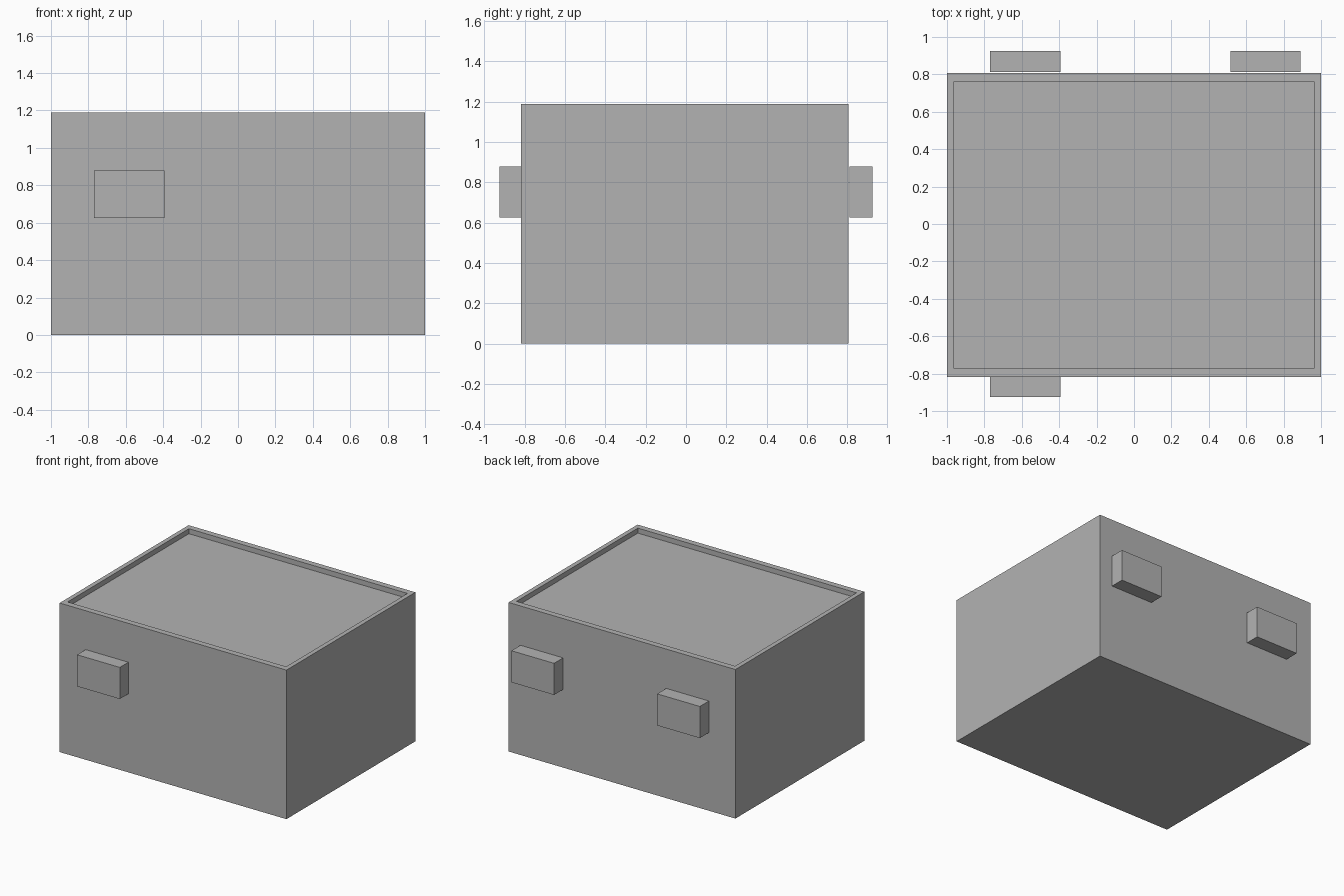
import bpy
import bmesh
from mathutils import Vector

cube = bpy.data.objects.get("Cube")
if cube:
    bpy.data.objects.remove(cube, do_unlink=True)

grey = bpy.data.materials.new("plain_grey")
grey.use_nodes = True
colour = (0.45, 0.45, 0.45, 1)
grey.diffuse_color = colour
grey.node_tree.nodes["Principled BSDF"].inputs["Base Color"].default_value = colour


def box(name, low, high, recess=None):
    """Box between two corners; recess = (rim x, rim y, depth) sinks the top."""
    low, high = Vector(low), Vector(high)
    middle, size = (low + high) / 2, high - low
    bm = bmesh.new()
    bmesh.ops.create_cube(bm, size=1)
    for v in bm.verts:
        v.co = middle + v.co * size
    if recess:
        rim_x, rim_y, depth = recess
        bm.normal_update()
        top = max(bm.faces, key=lambda f: f.normal.z)
        # First inset makes the rim, second makes the recess walls
        bmesh.ops.inset_region(bm, faces=[top], thickness=0.02)
        for v in top.verts:
            v.co.x = middle.x + (size.x / 2 - rim_x) * (1 if v.co.x > middle.x else -1)
            v.co.y = middle.y + (size.y / 2 - rim_y) * (1 if v.co.y > middle.y else -1)
        floor = bmesh.ops.extrude_discrete_faces(bm, faces=[top])["faces"][0]
        for v in floor.verts:
            v.co.z -= depth
    mesh = bpy.data.meshes.new(name)
    bm.to_mesh(mesh)
    bm.free()
    mesh.materials.append(grey)
    obj = bpy.data.objects.new(name, mesh)
    bpy.context.collection.objects.link(obj)
    return obj


# Main body with a shallow recessed top
box("body", (-1, -0.818, 0), (1, 0.806, 1.188), recess=(0.036, 0.048, 0.04))

# Small blocks on the front and back walls
for name, x, y0, y1 in (
    ("front_block", -0.77, -0.926, -0.818),
    ("back_right_block", -0.77, 0.812, 0.926),
    ("back_left_block", 0.515, 0.812, 0.926),
):
    box(name, (x, y0, 0.626), (x + 0.376, y1, 0.878))
